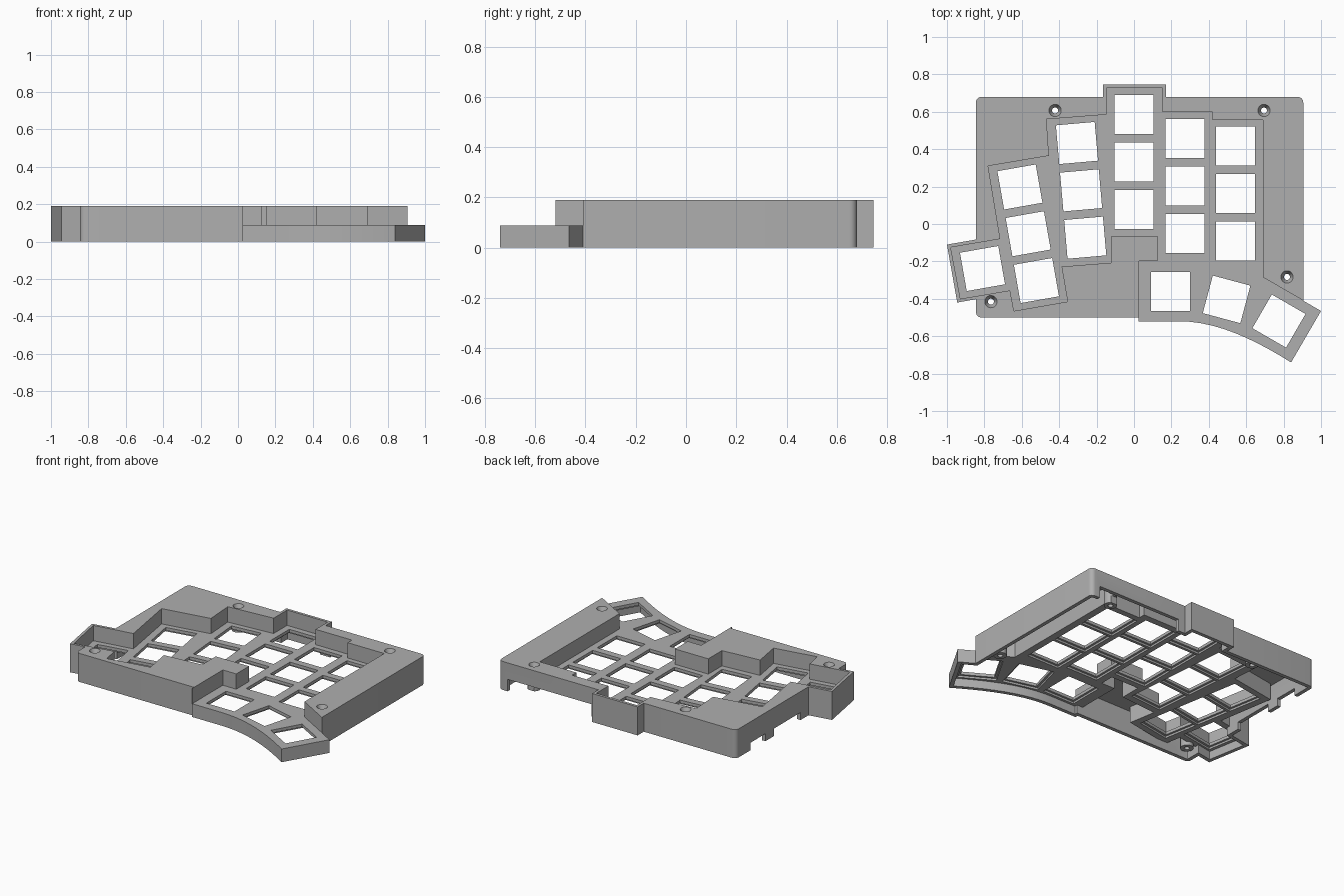
import bpy, bmesh, math
from mathutils import Vector, Matrix

if "Cube" in bpy.data.objects:
    bpy.data.objects.remove(bpy.data.objects["Cube"])

grey = bpy.data.materials.new("matte_grey")
grey.diffuse_color = (0.43, 0.43, 0.43, 1)
grey.use_nodes = True
grey.node_tree.nodes["Principled BSDF"].inputs["Base Color"].default_value = grey.diffuse_color


def make(name, bm):
    bmesh.ops.recalc_face_normals(bm, faces=bm.faces)
    me = bpy.data.meshes.new(name)
    bm.to_mesh(me)
    bm.free()
    me.materials.append(grey)
    ob = bpy.data.objects.new(name, me)
    bpy.context.collection.objects.link(ob)
    return ob


def add_prism(bm, pts, z0, z1):
    face = bm.faces.new([bm.verts.new((x, y, z0)) for x, y in pts])
    r = bmesh.ops.extrude_face_region(bm, geom=[face])
    for v in r["geom"]:
        if isinstance(v, bmesh.types.BMVert):
            v.co.z = z1


def prism(name, pts, z0, z1):
    bm = bmesh.new()
    add_prism(bm, pts, z0, z1)
    return make(name, bm)


def cones(name, spots, r0, r1, z0, z1):
    bm = bmesh.new()
    for x, y in spots:
        bmesh.ops.create_cone(bm, cap_ends=True, segments=32, radius1=r0, radius2=r1, depth=z1 - z0,
                              matrix=Matrix.Translation((x, y, (z0 + z1) / 2)))
    return make(name, bm)


def squares(name, size, z0, z1):
    bm = bmesh.new()
    for x, y, deg in KEYS:
        c, s = math.cos(math.radians(deg)), math.sin(math.radians(deg))
        h = size / 2
        add_prism(bm, [(x + c * u - s * v, y + s * u + c * v)
                       for u, v in ((-h, -h), (h, -h), (h, h), (-h, h))], z0, z1)
    return make(name, bm)


def boolean(target, tool, op="DIFFERENCE"):
    m = target.modifiers.new("cut", "BOOLEAN")
    m.object, m.operation, m.solver = tool, op, "EXACT"
    bpy.context.view_layer.update()
    dg = bpy.context.evaluated_depsgraph_get()
    me = bpy.data.meshes.new_from_object(target.evaluated_get(dg))
    target.modifiers.clear()
    target.data = me
    bpy.data.objects.remove(tool)


def offset(pts, d):
    """Mitred offset of a counter-clockwise outline, outward for d > 0."""
    out, n = [], len(pts)
    for i in range(n):
        a, p, b = (Vector(pts[(i + k) % n]) for k in (-1, 0, 1))
        e, f = (p - a).normalized(), (b - p).normalized()
        n1, n2 = Vector((e.y, -e.x)), Vector((f.y, -f.x))
        q = p + (n1 + n2) * (d / (1 + n1.dot(n2)))
        out.append((q.x, q.y))
    return out


def rounded(cx, cy, start, r=0.03, steps=6):
    return [(cx + r * math.cos(math.radians(start + 90 * k / steps)),
             cy + r * math.sin(math.radians(start + 90 * k / steps))) for k in range(steps + 1)]


# outer outline: main body, thumb wing, back bump and left bump
curve = [(0.24 + 0.6 * t, -0.52 - 0.285 * t * t + 0.065 * t ** 3) for t in (k / 10 for k in range(11))]
outline = (rounded(-0.815, -0.47, 180) + [(0.025, -0.5), (0.025, -0.52)] + curve +
           [(1.0, -0.465), (0.905, -0.41)] + rounded(0.875, 0.65, 0) +
           [(0.17, 0.68), (0.17, 0.745), (-0.165, 0.745), (-0.165, 0.68)] + rounded(-0.815, 0.65, 90) +
           [(-0.845, -0.083), (-1.0, -0.11), (-0.945, -0.42), (-0.845, -0.402)])

# key well outline, running out past the thumb wing
well = [(-0.455, 0.365), (-0.78, 0.31), (-0.715, -0.08), (-0.98, -0.125), (-0.928, -0.4),
        (-0.663, -0.355), (-0.642, -0.465), (-0.355, -0.415), (-0.387, -0.228), (-0.12, -0.207),
        (-0.12, -0.063), (0.125, -0.063), (0.125, -0.197), (0.026, -0.197), (0.026, -0.9),
        (1.2, -0.9), (1.2, -0.58), (0.69, -0.285), (0.69, 0.555), (0.42, 0.555), (0.42, 0.6),
        (0.152, 0.6), (0.152, 0.727), (-0.147, 0.727), (-0.147, 0.585), (-0.468, 0.56)]

# key positions: centre x, y and rotation
KEYS = [(-0.81, -0.238, 10), (0.195, -0.36, 0), (0.495, -0.403, -15), (0.775, -0.519, -30)]
for x, y, deg in ((-0.61, 0.198, 10), (-0.305, 0.433, 5), (0, 0.585, 0), (0.272, 0.457, 0), (0.543, 0.417, 0)):
    a = math.radians(deg)
    KEYS += [(x + 0.254 * k * math.sin(a), y - 0.254 * k * math.cos(a), deg) for k in range(3)]

SCREWS = [(-0.422, 0.607), (0.695, 0.607), (0.818, -0.283), (-0.765, -0.415)]

case = prism("keyboard_case", outline, 0, 0.19)
inner = offset(outline, -0.025)

# hollow underside: below the key plate, then up under the raised deck
boolean(case, prism("plate_hollow", inner, -0.1, 0.055))
hollow = prism("deck_hollow", inner, -0.11, 0.165)
boolean(hollow, prism("well_keep", offset(well, 0.02), -0.3, 0.4))
boolean(case, hollow)

# screw bosses, then the well that exposes the key plate
boolean(case, cones("screw_bosses", SCREWS, 0.04, 0.04, 0.03, 0.18), "UNION")
boolean(case, prism("key_well", well, 0.088, 0.4))

# key openings with a relief step underneath
boolean(case, squares("key_openings", 0.208, -0.1, 0.15))
boolean(case, squares("key_reliefs", 0.236, -0.1, 0.068))

# screw holes with countersinks
boolean(case, cones("screw_holes", SCREWS, 0.016, 0.016, -0.1, 0.3))
boolean(case, cones("countersinks", SCREWS, 0.0147, 0.0355, 0.148, 0.196))

# port notches in the lower edge of the back and left walls
for x0, x1, y0, y1, z in ((0.22, 0.84, 0.64, 0.8, 0.08), (-0.9, -0.81, 0.37, 0.53, 0.05),
                          (-0.9, -0.81, 0.0, 0.28, 0.05)):
    boolean(case, prism("notch", [(x0, y0), (x1, y0), (x1, y1), (x0, y1)], -0.1, z))

bpy.context.view_layer.objects.active = case
case.select_set(True)
bpy.ops.object.shade_smooth_by_angle(angle=math.radians(20))
